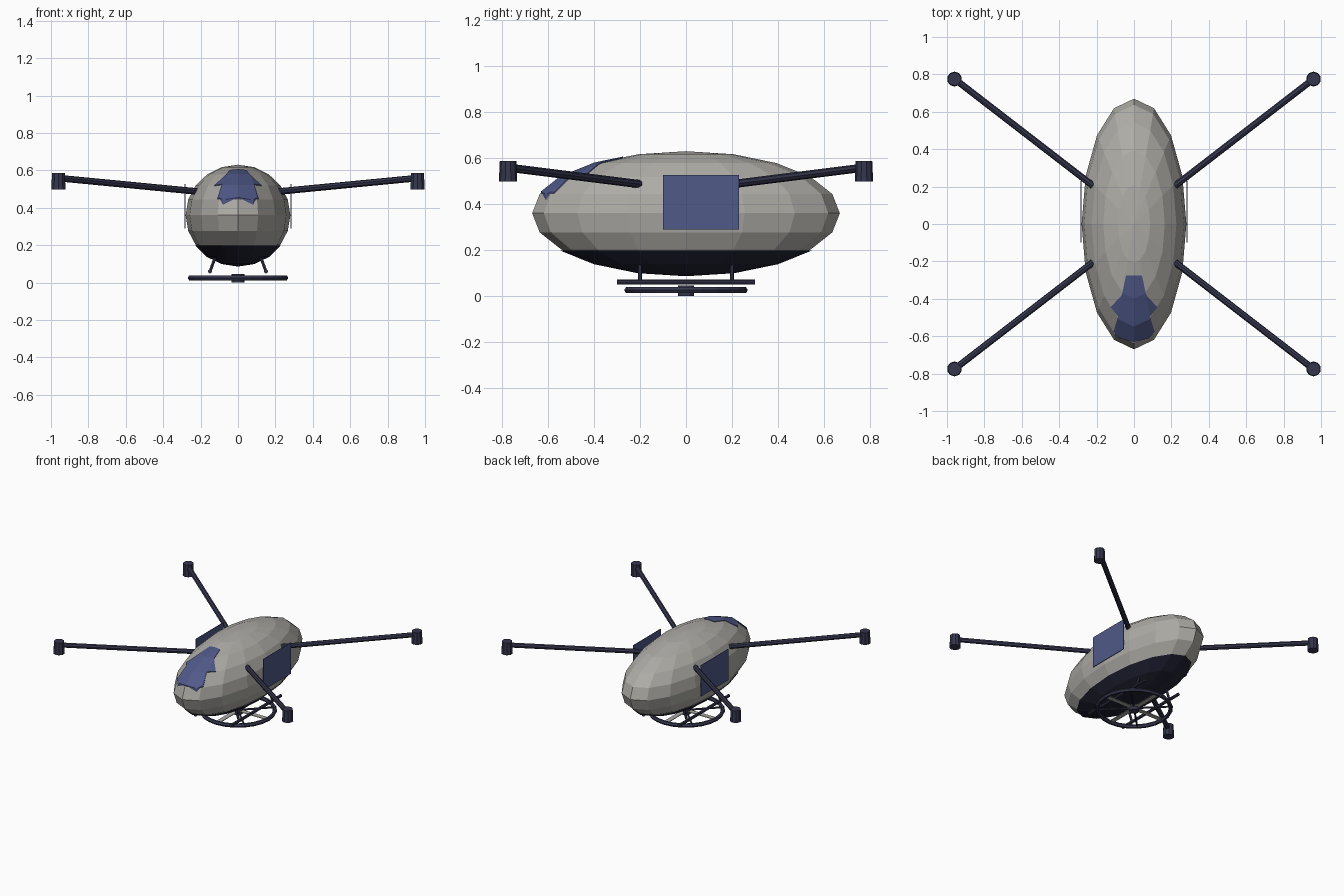
import bpy, bmesh, math
from mathutils import Vector, Matrix

if "Cube" in bpy.data.objects:
    bpy.data.objects.remove(bpy.data.objects["Cube"])


def material(name, rgb):
    m = bpy.data.materials.new(name)
    m.diffuse_color = (*rgb, 1)
    m.use_nodes = True
    m.node_tree.nodes["Principled BSDF"].inputs["Base Color"].default_value = m.diffuse_color
    return m


SHELL = material("shell_grey", (0.42, 0.41, 0.38))
DARK = material("dark_navy", (0.035, 0.038, 0.075))
BELLY = material("belly_dark", (0.016, 0.016, 0.035))
BLUE = material("panel_blue", (0.08, 0.10, 0.25))


def finish(name, bm, mat=None):
    bmesh.ops.recalc_face_normals(bm, faces=bm.faces)
    me = bpy.data.meshes.new(name)
    bm.to_mesh(me)
    bm.free()
    if mat:
        me.materials.append(mat)
    ob = bpy.data.objects.new(name, me)
    bpy.context.collection.objects.link(ob)
    return ob


def hull(scale):
    bm = bmesh.new()
    bmesh.ops.create_uvsphere(bm, u_segments=16, v_segments=10, radius=1)
    radii = Vector((0.28, 0.67, 0.27)) * scale
    bmesh.ops.transform(bm, verts=bm.verts,
                        matrix=Matrix.Translation((0, 0, 0.36)) @ Matrix.Diagonal((*radii, 1)))
    return bm


def rod(name, a, b, r, mat=DARK, sides=8, r2=None):
    a, b = Vector(a), Vector(b)
    bm = bmesh.new()
    bmesh.ops.create_cone(bm, cap_ends=True, segments=sides, radius1=r,
                          radius2=r if r2 is None else r2, depth=(b - a).length)
    turn = Vector((0, 0, 1)).rotation_difference(b - a).to_matrix().to_4x4()
    bmesh.ops.transform(bm, verts=bm.verts, matrix=Matrix.Translation((a + b) / 2) @ turn)
    return finish(name, bm, mat)


def box(name, center, size, mat):
    bm = bmesh.new()
    bmesh.ops.create_cube(bm, size=1)
    bmesh.ops.transform(bm, verts=bm.verts,
                        matrix=Matrix.Translation(center) @ Matrix.Diagonal((*size, 1)))
    return finish(name, bm, mat)


# Body shell
finish("body", hull(1), SHELL)

# Belly shell: lower rings of a slightly larger hull
bm = hull(1.017)
bmesh.ops.delete(bm, geom=[v for v in bm.verts if v.co.z > 0.21], context='VERTS')
finish("belly", bm, BELLY)

# Canopy: outline cut from a slightly larger hull
half = [(0.043, -0.275), (0.065, -0.38), (0.125, -0.445), (0.085, -0.495),
        (0.11, -0.575), (0.08, -0.61)]
outline = half + [(0, -0.632)] + [(-x, y) for x, y in reversed(half)]
bm = bmesh.new()
face = bm.faces.new([bm.verts.new((x, y, 0.40)) for x, y in outline])
up = bmesh.ops.extrude_face_region(bm, geom=[face])
bmesh.ops.translate(bm, vec=(0, 0, 0.4),
                    verts=[g for g in up["geom"] if isinstance(g, bmesh.types.BMVert)])
cutter = finish("canopy_cutter", bm)
cutter.hide_render = True
cutter.hide_viewport = True
canopy = finish("canopy", hull(1.012), BLUE)
cut = canopy.modifiers.new("outline", 'BOOLEAN')
cut.operation = 'INTERSECT'
cut.object = cutter

# Arms and motors at the four corners
for sx, side in ((1, "right"), (-1, "left")):
    for sy, end in ((-1, "front"), (1, "back")):
        rod(f"{end}_{side}_arm", (sx * 0.22, sy * 0.205, 0.487),
            (sx * 0.955, sy * 0.772, 0.558), 0.018)
        rod(f"{end}_{side}_motor", (sx * 0.96, sy * 0.775, 0.497),
            (sx * 0.96, sy * 0.775, 0.587), 0.04, sides=10, r2=0.036)
        # Skid struts
        rod(f"{end}_{side}_strut", (sx * 0.12, sy * 0.2, 0.14),
            (sx * 0.15, sy * 0.2, 0.058), 0.009, sides=6)
    # Side panels and skids
    box(f"{side}_panel", (sx * 0.284, 0.065, 0.408), (0.004, 0.33, 0.236), BLUE)
    rod(f"{side}_skid", (sx * 0.15, -0.3, 0.06), (sx * 0.15, 0.3, 0.06), 0.011)

# Ring under the body
bm = bmesh.new()
N, M = 24, 6
loops = [[bm.verts.new(((0.254 + 0.015 * math.cos(b)) * math.cos(a),
                        (0.254 + 0.015 * math.cos(b)) * math.sin(a),
                        0.025 + 0.015 * math.sin(b)))
          for b in (j * math.tau / M for j in range(M))]
         for a in (i * math.tau / N for i in range(N))]
for i in range(N):
    for j in range(M):
        bm.faces.new((loops[i][j], loops[(i + 1) % N][j],
                      loops[(i + 1) % N][(j + 1) % M], loops[i][(j + 1) % M]))
finish("rotor_ring", bm, DARK)

# Hub, diagonal spokes and flat blades
rod("rotor_hub", (0, 0, 0), (0, 0, 0.045), 0.034, sides=12)
for i in range(4):
    a = math.radians(45 + 90 * i)
    rod(f"spoke_{i + 1}", (0, 0, 0.025),
        (0.25 * math.cos(a), 0.25 * math.sin(a), 0.025), 0.007, sides=6)
    blade = box(f"blade_{i + 1}", (0.13, 0, 0.025), (0.21, 0.035, 0.005), SHELL)
    blade.rotation_euler.z = math.radians(90 * i)
